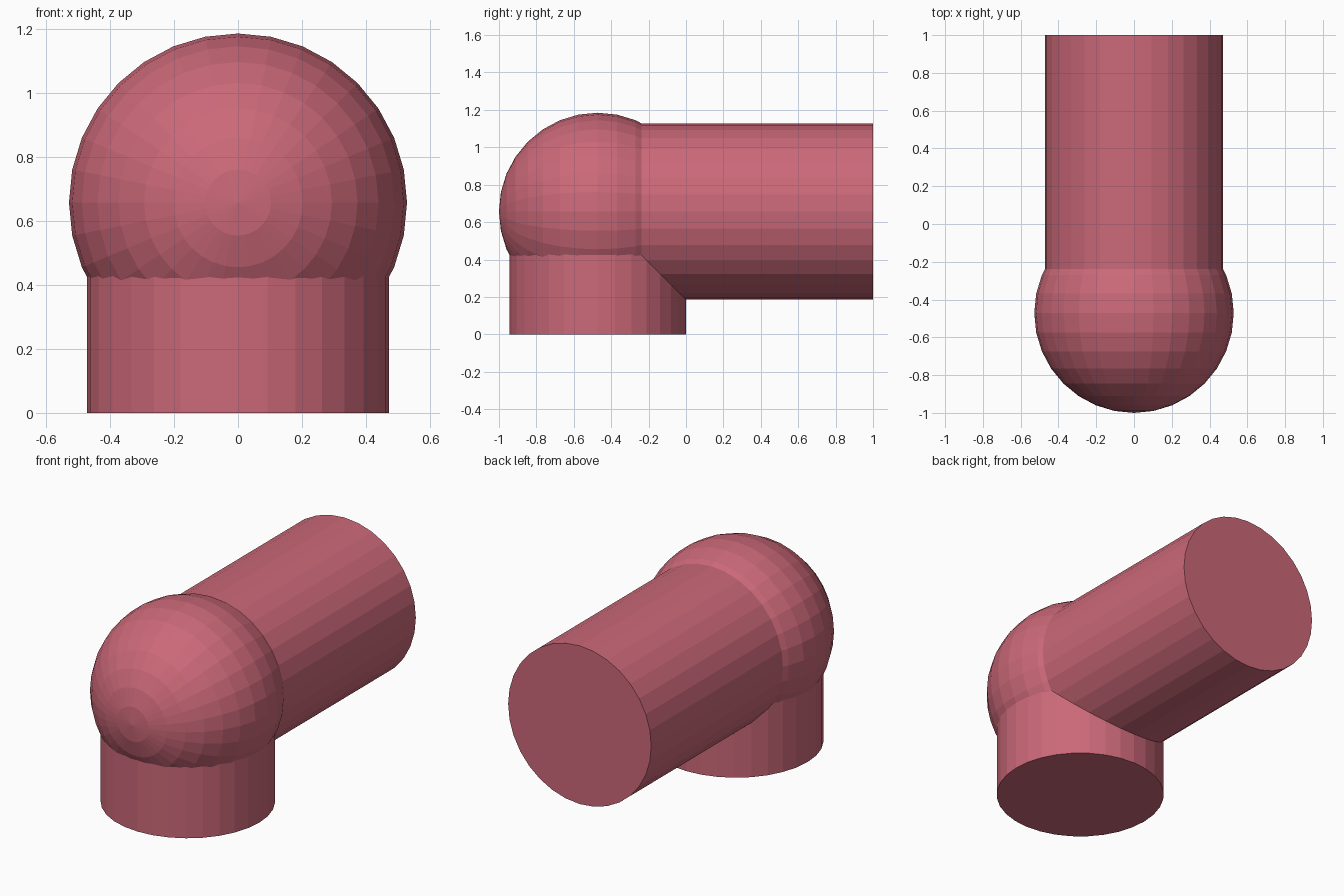
import bpy
from math import pi

if "Cube" in bpy.data.objects:
    bpy.data.objects.remove(bpy.data.objects["Cube"])

PIPE_R = 0.471
BALL_R = 0.528
CY, CZ = -0.472, 0.657   # centre of the elbow joint

mat = bpy.data.materials.new("dusty_red")
mat.diffuse_color = (0.6, 0.14, 0.19, 1)
mat.use_nodes = True
mat.node_tree.nodes["Principled BSDF"].inputs["Base Color"].default_value = mat.diffuse_color


def finish(name):
    ob = bpy.context.object
    ob.name = name
    ob.data.materials.append(mat)
    # bake the rotation so that objects stay axis aligned
    bpy.ops.object.transform_apply(location=False, rotation=True, scale=False)


def pipe(name, length, location, tilt=0.0):
    bpy.ops.mesh.primitive_cylinder_add(vertices=32, radius=PIPE_R, depth=length,
                                        location=location, rotation=(tilt, 0, 0))
    finish(name)


# Upright pipe, from the ground to the joint centre
pipe("upright_pipe", CZ, (0, CY, CZ / 2))

# Horizontal pipe, from the joint centre to the back
pipe("horizontal_pipe", 1 - CY, (0, (1 + CY) / 2, CZ), pi / 2)

# Ball joint, poles facing front and back
bpy.ops.mesh.primitive_uv_sphere_add(segments=32, ring_count=16, radius=BALL_R,
                                     location=(0, CY, CZ), rotation=(pi / 2, 0, 0))
finish("ball_joint")
